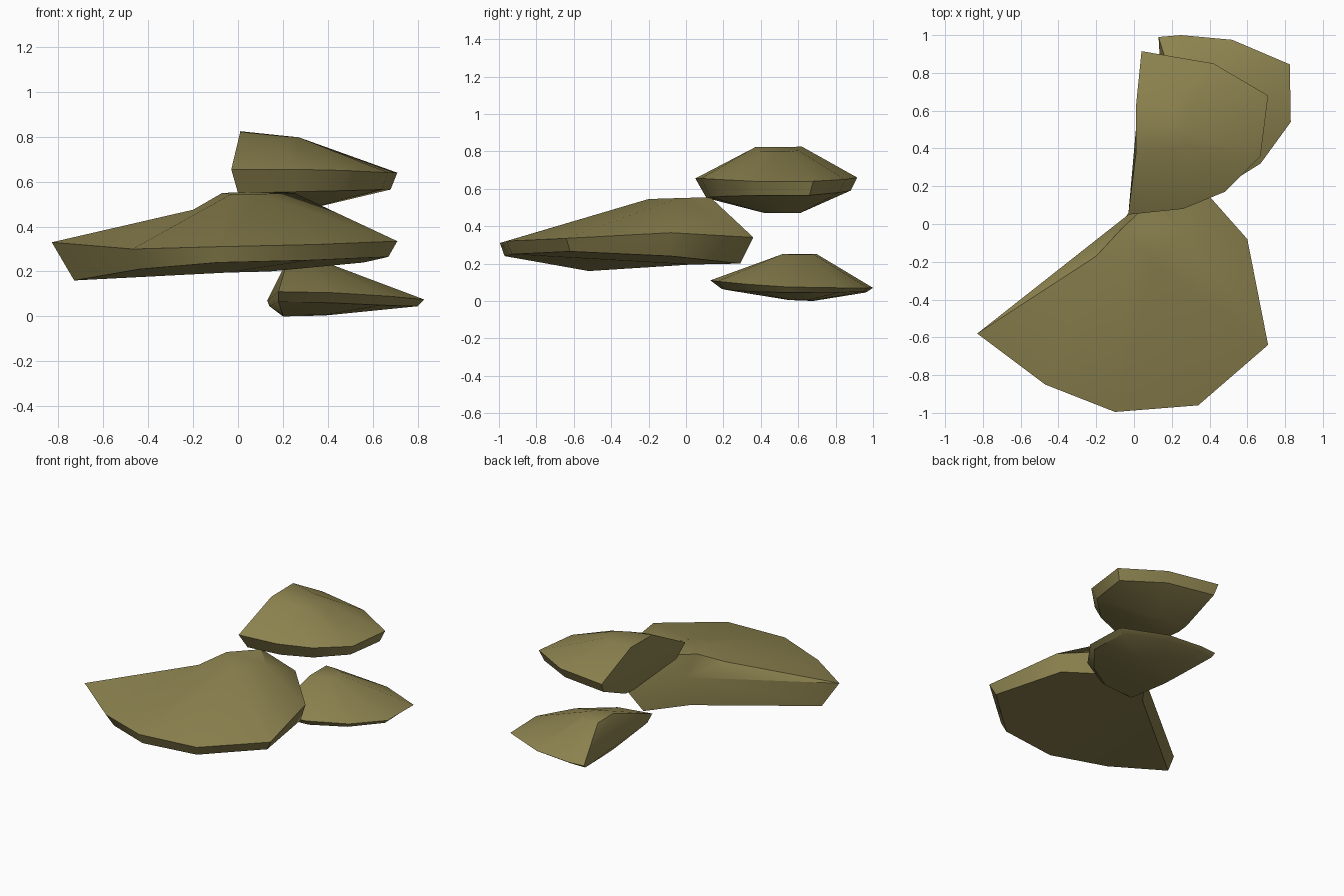
import bpy, bmesh
from math import radians

mat = bpy.data.materials.new("olive")
mat.diffuse_color = (0.27, 0.23, 0.08, 1)


def shelf(name, rings):
    """Loft matching rings from underside to crown, then cap both ends."""
    bm = bmesh.new()
    rows = [[bm.verts.new(p) for p in ring] for ring in rings]
    n = len(rows[0])
    for a, b in zip(rows, rows[1:]):
        for i in range(n):
            j = (i + 1) % n
            bm.faces.new((a[i], a[j], b[j], b[i]))
    bm.faces.new(rows[0][::-1])
    bm.faces.new(rows[-1])
    bmesh.ops.remove_doubles(bm, verts=bm.verts, dist=0.001)
    bmesh.ops.triangulate(bm, faces=bm.faces)
    bmesh.ops.recalc_face_normals(bm, faces=bm.faces)
    me = bpy.data.meshes.new(name)
    bm.to_mesh(me)
    bm.free()
    me.materials.append(mat)
    ob = bpy.data.objects.new(name, me)
    bpy.context.collection.objects.link(ob)
    bpy.context.view_layer.objects.active = ob
    ob.select_set(True)
    bpy.ops.object.shade_smooth_by_angle(angle=radians(35))
    ob.select_set(False)


# Large middle shelf: underside edge, rim, crown
shelf("large_shelf", [
    [(-.73, -.52, .16), (-.44, -.80, .21), (-.09, -.97, .24), (.32, -.93, .25),
     (.67, -.62, .265), (.56, -.08, .24), (.14, .29, .20), (-.05, .03, .195)],
    [(-.83, -.58, .33), (-.47, -.85, .30), (-.1, -.995, .31), (.34, -.96, .32),
     (.71, -.64, .335), (.60, -.08, .365), (.21, .36, .34), (-.03, .05, .40)],
    [(-.20, -.17, .475), (-.03, -.20, .545), (-.03, -.20, .545), (.10, -.20, .545),
     (.25, -.04, .55), (.25, -.04, .55), (.10, .13, .555), (-.07, -.03, .55)],
])

# Upper shelf: underside, lower rim, rim, crown
shelf("upper_shelf", [
    [(.06, .42, .47), (.20, .42, .47), (.28, .45, .47), (.28, .50, .47),
     (.28, .56, .47), (.20, .61, .47), (.06, .61, .47), (.05, .52, .47)],
    [(0, .11, .55), (.25, .13, .555), (.46, .21, .56), (.64, .38, .565),
     (.68, .66, .565), (.40, .82, .58), (.05, .88, .59), (.04, .52, .52)],
    [(-.03, .05, .655), (.26, .08, .655), (.48, .17, .65), (.67, .36, .64),
     (.71, .68, .64), (.42, .85, .65), (.04, .915, .66), (.01, .50, .70)],
    [(.01, .37, .822), (.20, .39, .803), (.27, .42, .798), (.27, .48, .798),
     (.27, .55, .798), (.20, .60, .805), (.01, .62, .825), (.01, .50, .823)],
])

# Lower shelf: underside, lower rim, rim, crown
shelf("lower_shelf", [
    [(.20, .55, .005), (.30, .55, .005), (.38, .56, .005), (.40, .60, .005),
     (.40, .65, .005), (.35, .68, .003), (.28, .68, .001), (.20, .68, 0)],
    [(.18, .19, .065), (.42, .21, .06), (.64, .35, .05), (.80, .55, .045),
     (.79, .82, .045), (.50, .945, .05), (.25, .97, .05), (.14, .96, .045)],
    [(.18, .13, .11), (.43, .17, .105), (.67, .32, .09), (.83, .54, .075),
     (.825, .845, .07), (.52, .975, .07), (.25, 1.0, .07), (.13, .99, .07)],
    [(.22, .52, .25), (.29, .52, .252), (.35, .54, .25), (.37, .58, .248),
     (.37, .64, .248), (.35, .68, .25), (.28, .70, .25), (.22, .70, .25)],
])
